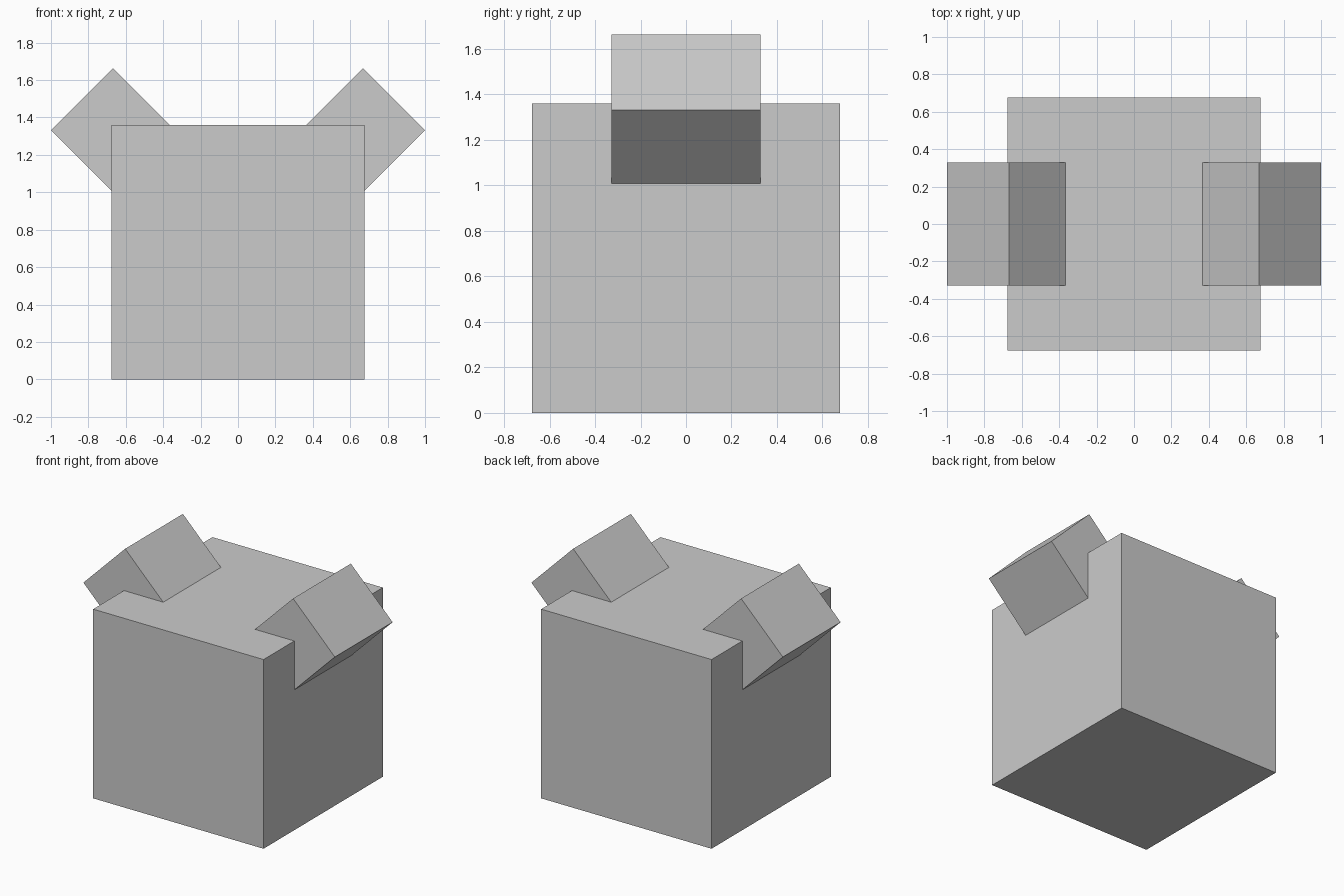
import bpy
from math import radians, sqrt

if "Cube" in bpy.data.objects:
    bpy.data.objects.remove(bpy.data.objects["Cube"])


def box(name, size, location, tilt=0):
    bpy.ops.mesh.primitive_cube_add(size=1, location=location, rotation=(0, tilt, 0))
    ob = bpy.context.object
    ob.name = name
    ob.scale = size
    bpy.ops.object.transform_apply(location=False, rotation=True, scale=True)
    return ob


# Main block standing on the ground
box("body", (1.355, 1.355, 1.36), (0, 0, 0.68))

# Diamond-turned blocks sunk into the upper side edges
edge = 0.332 * sqrt(2)
for side, label in ((-1, "left"), (1, "right")):
    box(label + "_corner_block", (edge, 0.656, edge),
        (side * 0.668, 0, 1.331), radians(45))
